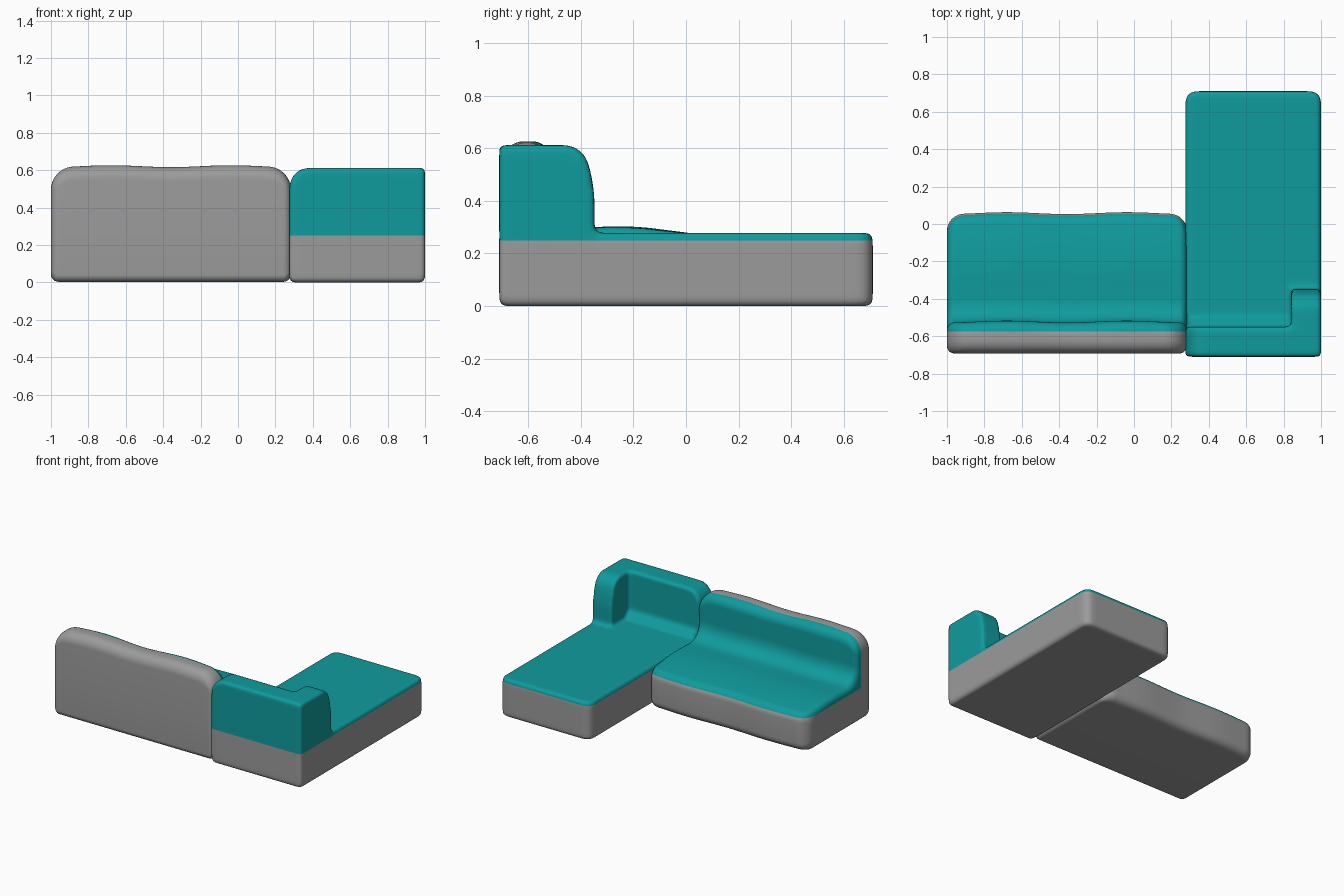
import bpy, bmesh, math
from mathutils import Vector

if "Cube" in bpy.data.objects:
    bpy.data.objects.remove(bpy.data.objects["Cube"])


def material(name, rgb):
    m = bpy.data.materials.new(name)
    m.diffuse_color = (*rgb, 1)
    m.use_nodes = True
    m.node_tree.nodes["Principled BSDF"].inputs["Base Color"].default_value = m.diffuse_color
    return m


GRAY = material("gray fabric", (0.33, 0.33, 0.33))
TEAL = material("teal fabric", (0.005, 0.33, 0.34))


def fillet(corners, steps=8):
    """Round each (u, v, radius) corner of a closed outline."""
    out = []
    n = len(corners)
    for k, (u, v, r) in enumerate(corners):
        p = Vector((u, v))
        a = Vector(corners[k - 1][:2]) - p
        b = Vector(corners[(k + 1) % n][:2]) - p
        a = p + a.normalized() * r
        b = p + b.normalized() * r
        for s in range(steps + 1):
            t = s / steps
            w = 0.8 * 2 * t * (1 - t)   # near-circular rational curve
            d = (1 - t) ** 2 + w + t * t
            out.append(((1 - t) ** 2 * a + w * p + t * t * b) / d)
    return out


def prism(bm, corners, axis, lo, hi, bevel=0.02):
    """Extrude a rounded outline along an axis and soften its cap edges."""
    def place(p, h):
        return {"x": (h, p.x, p.y), "y": (p.x, h, p.y), "z": (p.x, p.y, h)}[axis]
    pts = fillet(corners)
    loops = [[bm.verts.new(place(p, h)) for p in pts] for h in (lo, hi)]
    caps = [bm.faces.new(l) for l in loops]
    n = len(pts)
    faces = caps + [bm.faces.new((loops[0][i], loops[0][(i + 1) % n],
                                  loops[1][(i + 1) % n], loops[1][i])) for i in range(n)]
    bmesh.ops.recalc_face_normals(bm, faces=faces)
    edges = list({e for f in caps for e in f.edges})
    bmesh.ops.bevel(bm, geom=edges, offset=bevel, segments=3, profile=0.5,
                    affect='EDGES', clamp_overlap=True)


def make_object(name, bm):
    me = bpy.data.meshes.new(name)
    bm.to_mesh(me)
    bm.free()
    ob = bpy.data.objects.new(name, me)
    bpy.context.collection.objects.link(ob)
    return ob


def paint(ob, cuts, is_teal):
    """Cut clean colour borders, then colour faces by position."""
    bm = bmesh.new()
    bm.from_mesh(ob.data)
    for co, no in cuts:
        bmesh.ops.bisect_plane(bm, geom=bm.verts[:] + bm.edges[:] + bm.faces[:],
                               plane_co=co, plane_no=no, dist=1e-5)
    for f in bm.faces:
        f.material_index = int(is_teal(f.calc_center_median()))
        f.smooth = True
    ob.data.materials.clear()
    ob.data.materials.append(GRAY)
    ob.data.materials.append(TEAL)
    bm.to_mesh(ob.data)
    bm.free()


# Chaise: base, backrest and short arm fused into one soft body
bm = bmesh.new()
prism(bm, [(0.275, -0.71, 0.025), (1, -0.71, 0.025), (1, 0.71, 0.06), (0.275, 0.71, 0.06)],
      "z", 0, 0.278)
prism(bm, [(0.275, 0.03, 0.01), (1, 0.03, 0.01), (1, 0.612, 0.03), (0.275, 0.612, 0.11)],
      "y", -0.71, -0.55, 0.025)
prism(bm, [(-0.71, 0.03, 0.01), (-0.348, 0.03, 0.01), (-0.348, 0.47, 0.08),
           (-0.395, 0.612, 0.07), (-0.71, 0.612, 0.03)], "x", 0.84, 1, 0.025)
# cove between backrest, arm and seat
for pts, axis, lo, hi in (
        ([(-0.56, 0.26, 0), (-0.49, 0.275, 0.03), (-0.545, 0.33, 0.03), (-0.56, 0.33, 0)], "x", 0.30, 0.9),):
    prism(bm, pts, axis, lo, hi, 0.004)
chaise = make_object("chaise", bm)
rm = chaise.modifiers.new("fuse", 'REMESH')
rm.mode = 'VOXEL'
rm.voxel_size = 0.011
sm = chaise.modifiers.new("soften", 'SMOOTH')
sm.factor = 0.5
sm.iterations = 12
bpy.context.view_layer.objects.active = chaise
chaise.select_set(True)
bpy.ops.object.convert(target='MESH')
paint(chaise, [((0, 0, 0.25), (0, 0, 1))], lambda c: c.z > 0.25)

# Sofa: rounded back-and-seat section lofted along x, with a gentle wave
X0, X1 = -1.0, 0.283
HALF, MID = (X1 - X0) / 2, (X0 + X1) / 2


def drop(d, r):
    """How far a quarter-round of radius r falls at distance d from the end."""
    k = max(0.0, 1 - d / r)
    return r * (1 - math.sqrt(1 - k * k))


bm = bmesh.new()
rings = []
N = 72
for s in range(N + 1):
    u = math.sin(math.pi / 2 * (2 * s / N - 1))
    d = HALF * (1 - abs(u))
    i = drop(d, 0.04)
    wave = 0.01 * (math.cos(2 * math.pi * u) + 1) / 2
    zt = 0.626 - wave - drop(d, 0.12)
    yf = 0.063 - wave - drop(d, 0.09)
    yi = -0.515 - wave - i
    section = fillet([
        (-0.692 + i, 0.003 + i, 0.04), (yf, 0.003 + i, 0.06), (yf, 0.272 - i, 0.06),
        (-0.22, 0.307 - wave / 2 - i, 0.09), (yi - 0.01, 0.29 - i, 0.13),
        (yi, zt, 0.07 - i), (-0.692 + i, zt, 0.075 - i)])
    rings.append([bm.verts.new((MID + HALF * u, p.x, p.y)) for p in section])
for a, b in zip(rings, rings[1:]):
    for k in range(len(a)):
        m = (k + 1) % len(a)
        bm.faces.new((a[k], a[m], b[m], b[k]))
bm.faces.new(rings[0])
bm.faces.new(rings[-1])
bmesh.ops.recalc_face_normals(bm, faces=bm.faces[:])
sofa = make_object("sofa_section", bm)
paint(sofa, [((0, 0, 0.245), (0, 0, 1)), ((0, -0.575, 0), (0, 1, 0))],
      lambda c: c.z > 0.245 and c.y > -0.575)
